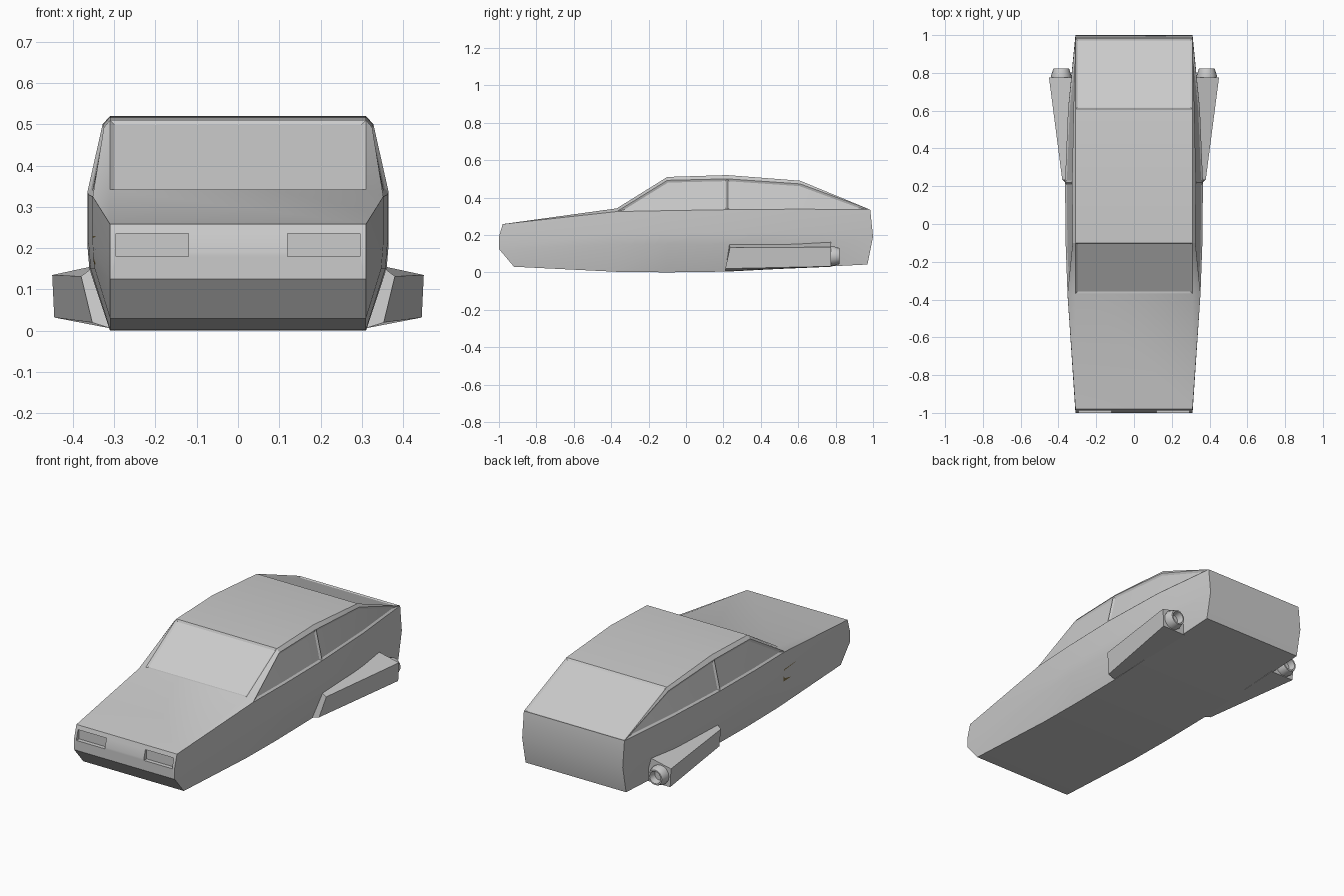
import bpy, bmesh, math

if "Cube" in bpy.data.objects:
    bpy.data.objects.remove(bpy.data.objects["Cube"])


def finish(name, bm, mirror=False):
    bmesh.ops.recalc_face_normals(bm, faces=bm.faces[:])
    me = bpy.data.meshes.new(name)
    bm.to_mesh(me)
    bm.free()
    ob = bpy.data.objects.new(name, me)
    bpy.context.collection.objects.link(ob)
    if mirror:
        ob.modifiers.new("mirror", 'MIRROR')
    return ob


def smooth(ob, angle=28):
    bpy.ops.object.select_all(action='DESELECT')
    ob.select_set(True)
    bpy.context.view_layer.objects.active = ob
    bpy.ops.object.shade_smooth_by_angle(angle=math.radians(angle))


def loft(bm, rings, cap=True):
    """Join closed rings of points with quads."""
    loops = [[bm.verts.new(p) for p in r] for r in rings]
    n = len(loops[0])
    for a, b in zip(loops, loops[1:]):
        for i in range(n):
            bm.faces.new((a[i], a[(i + 1) % n], b[(i + 1) % n], b[i]))
    if cap:
        bm.faces.new(loops[0])
        bm.faces.new(loops[-1])


# Body half-sections: bottom, lower side, mid side, belt, shoulder, roof edge
def section(y, zb, w, belt, sx, sz, top):
    return [(.31, y, zb), (w - .005, y, .15), (w, y, .21), (w, y, belt),
            (sx, y, sz), (.31, y, top)]


nose_top, tail_top, tail_mid = (.31, -.98, .258), (.31, .985, .335), (.31, 1, .19)
stations = [
    [(.31, -.92, .03), (.31, -1, .125), (.31, -1, .19), nose_top, nose_top, nose_top],
    section(-.37, .003, .352, .325, .352, .325, .342),
    section(-.10, 0, .362, .33, .325, .492, .51),
    section(.22, .004, .365, .335, .328, .50, .52),
    section(.61, .024, .349, .338, .32, .473, .49),
    [(.31, .97, .042), tail_mid, tail_mid, tail_top, tail_top, tail_top],
]
bm = bmesh.new()
verts, faces = {}, {}


def vert(p, side):
    k = (p[0] * side, p[1], p[2])
    if k not in verts:
        verts[k] = bm.verts.new(k)
    return verts[k]


def face(key, pts):
    vs = list(dict.fromkeys(pts))
    if len(vs) > 2:
        faces[key] = bm.faces.new(vs)


for i, (a, b) in enumerate(zip(stations, stations[1:])):
    for s in (1, -1):
        for j in range(5):
            face((i, j, s), [vert(a[j], s), vert(b[j], s), vert(b[j + 1], s), vert(a[j + 1], s)])
    for j, key in ((0, "floor"), (5, "top")):
        face((i, key), [vert(a[j], 1), vert(b[j], 1), vert(b[j], -1), vert(a[j], -1)])
for st in (stations[0], stations[-1]):
    for j in range(5):
        face((st[0], j, "end"), [vert(st[j], 1), vert(st[j + 1], 1),
                                 vert(st[j + 1], -1), vert(st[j], -1)])
bmesh.ops.recalc_face_normals(bm, faces=bm.faces[:])

# Recessed windscreen, rear window and side windows
panes = [[faces[(1, "top")]], [faces[(4, "top")]]]
for s in (1, -1):
    panes += [[faces[(1, 3, s)], faces[(2, 3, s)]], [faces[(3, 3, s)], faces[(4, 3, s)]]]
for p in panes:
    bmesh.ops.inset_region(bm, faces=p, thickness=.011, depth=-.007, use_even_offset=True)
body = finish("car_body", bm)

# Headlight recesses cut into the nose
bm = bmesh.new()
for s in (1, -1):
    r = bmesh.ops.create_cube(bm, size=1)
    for v in r["verts"]:
        v.co = (v.co.x * .175 + s * .2075, v.co.y * .12 - 1.037, v.co.z * .055 + .2075)
cutter = finish("headlight_cutter", bm)
cutter.hide_render = True
mod = body.modifiers.new("headlights", 'BOOLEAN')
mod.operation, mod.object, mod.solver = 'DIFFERENCE', cutter, 'EXACT'
bpy.context.view_layer.objects.active = body
bpy.ops.object.modifier_apply(modifier=mod.name)
bpy.data.objects.remove(cutter)
smooth(body)

# Flared thruster pods on the rear flanks
bm = bmesh.new()
loft(bm, [[(.31, .21, .006), (.353, .21, .02), (.38, .235, .132), (.345, .23, .158)],
          [(.30, .775, .03), (.445, .775, .032), (.45, .775, .135), (.32, .775, .163)]])
finish("thruster_pod", bm, True)

# Hollow tapered nozzles
bm = bmesh.new()
N = 16
loft(bm, [[(.385 + r * math.cos(k * math.tau / N), y, .087 + r * math.sin(k * math.tau / N))
           for k in range(N)]
          for r, y in ((.05, .75), (.054, .785), (.042, .822), (.034, .822), (.028, .785))])
smooth(finish("thruster_nozzle", bm, True))

# Small faded marking panel on the left front wing
bm = bmesh.new()
bm.faces.new([bm.verts.new(p) for p in ((-.349, -.36, .16), (-.353, -.36, .23),
                                        (-.3455, -.47, .23), (-.342, -.47, .16))])
panel = finish("side_marking", bm)
mat = bpy.data.materials.new("faded_ochre")
mat.diffuse_color = (.2, .15, .06, 1)
mat.use_nodes = True
mat.node_tree.nodes["Principled BSDF"].inputs["Base Color"].default_value = mat.diffuse_color
panel.data.materials.append(mat)
